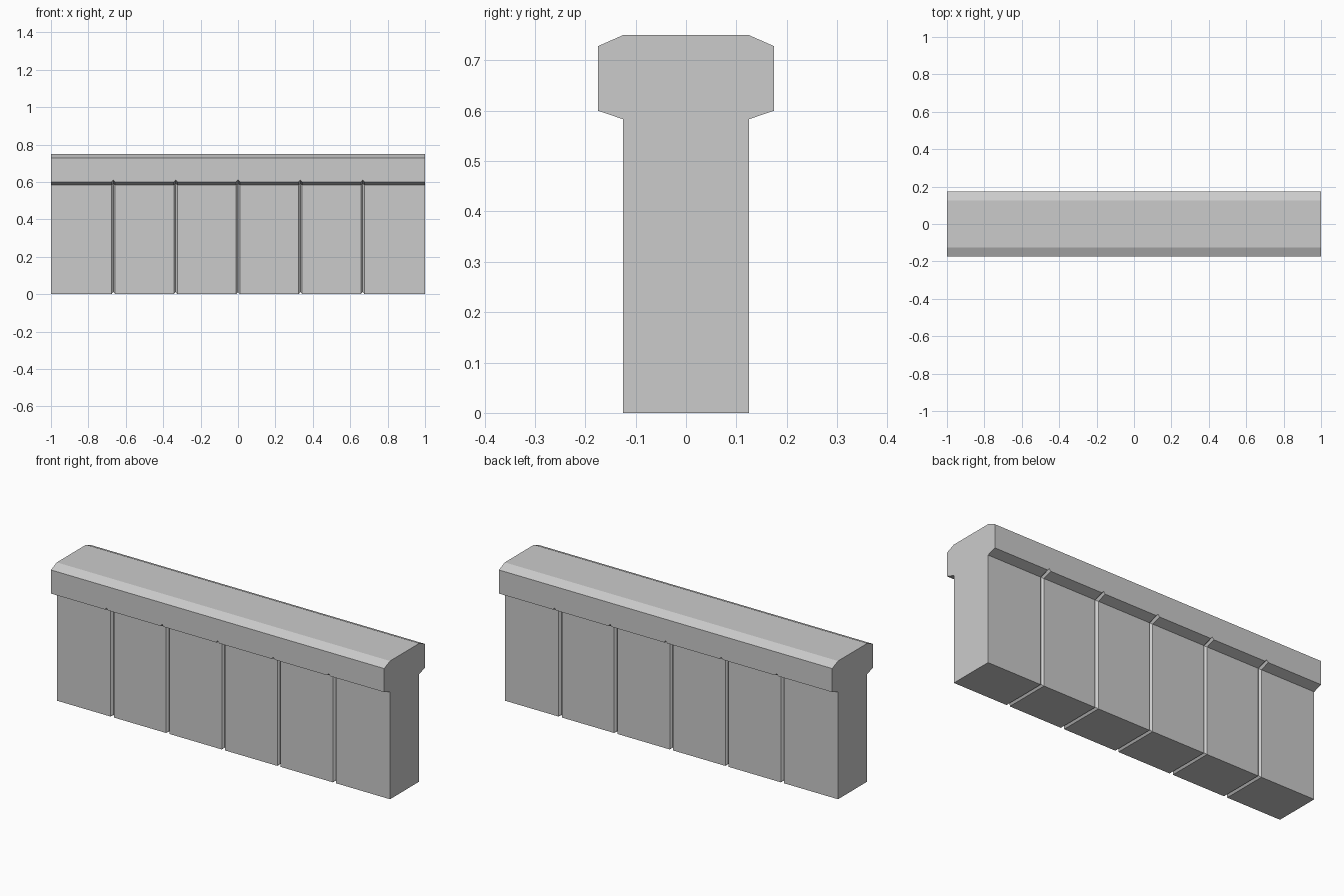
import bpy, bmesh

if "Cube" in bpy.data.objects:
    bpy.data.objects.remove(bpy.data.objects["Cube"])

HALF_W = 0.01   # half width of a V groove
DEPTH = 0.011   # groove depth


def section(d):
    """Half profile (y, z) from bottom to top; d pushes the lower part inward."""
    slope = (0.60 - 0.583) / 0.05
    half = [(0.125 - d, d), (0.125 - d, 0.583 + d - slope * d), (0.175, 0.60 + d),
            (0.175, 0.728), (0.125, 0.75)]
    return half + [(-y, z) for y, z in reversed(half)]


# Stations along the length: plain ends and five V grooves
stations = [(-1.0, 0.0)]
for i in range(-2, 3):
    x = i / 3
    stations += [(x - HALF_W, 0.0), (x, DEPTH), (x + HALF_W, 0.0)]
stations.append((1.0, 0.0))

# Loft the sections into one solid capped wall
bm = bmesh.new()
rings = [[bm.verts.new((x, y, z)) for y, z in section(d)] for x, d in stations]
n = len(rings[0])
for a, b in zip(rings, rings[1:]):
    for k in range(n):
        j = (k + 1) % n
        bm.faces.new((a[k], b[k], b[j], a[j]))
bm.faces.new(rings[0])
bm.faces.new(rings[-1])
bmesh.ops.recalc_face_normals(bm, faces=bm.faces[:])

mesh = bpy.data.meshes.new("low_wall")
bm.to_mesh(mesh)
bm.free()
wall = bpy.data.objects.new("low_wall", mesh)
bpy.context.collection.objects.link(wall)
